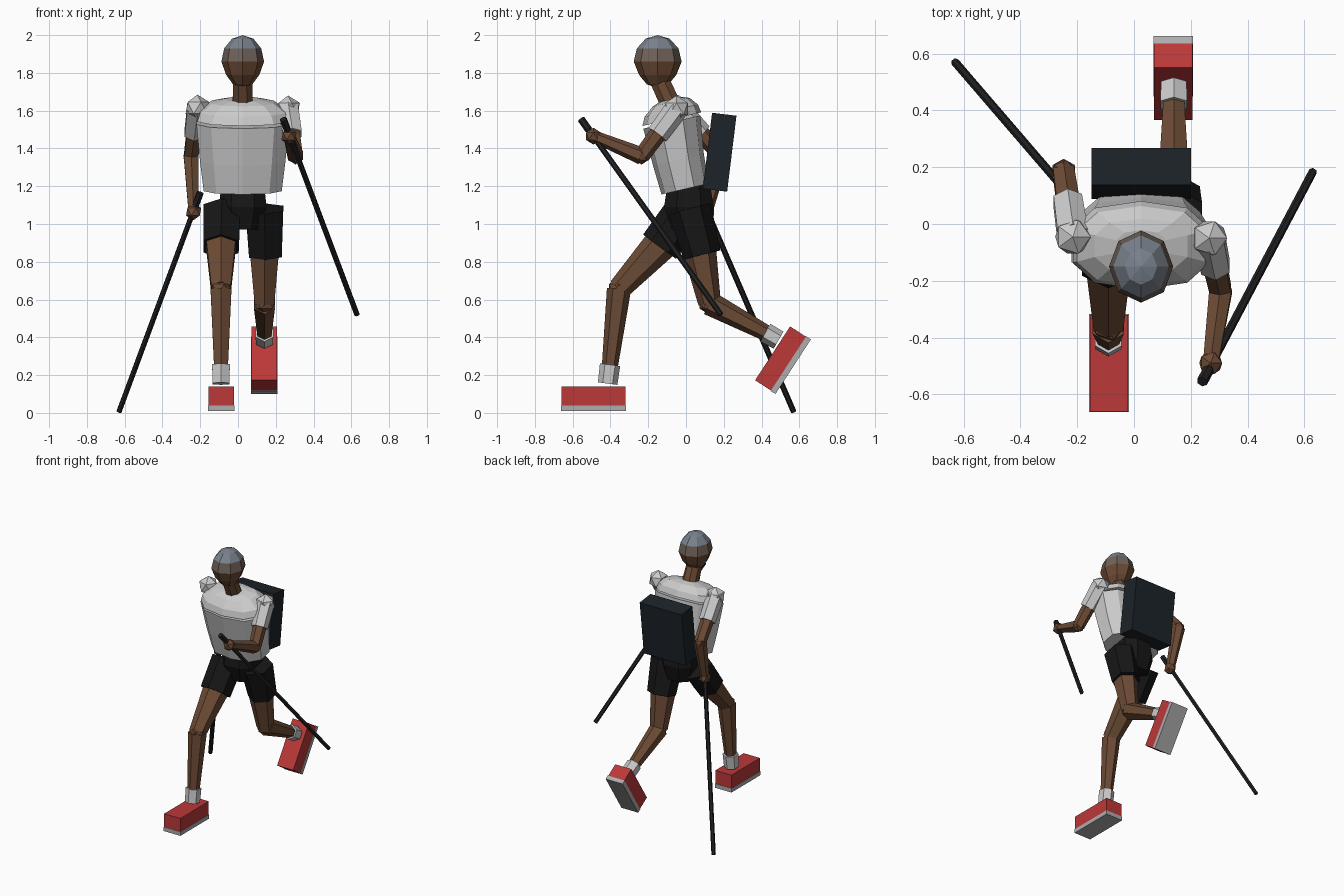
import bpy, bmesh
from math import sin, cos, pi, radians, copysign
from mathutils import Vector, Matrix

if "Cube" in bpy.data.objects:
    bpy.data.objects.remove(bpy.data.objects["Cube"])


def mat(name, r, g, b):
    m = bpy.data.materials.new(name)
    m.diffuse_color = (r, g, b, 1)
    m.use_nodes = True
    m.node_tree.nodes["Principled BSDF"].inputs["Base Color"].default_value = m.diffuse_color
    return m


SKIN = mat("skin", 0.15, 0.07, 0.035)
HAIR = mat("hair", 0.19, 0.22, 0.26)
FADE = mat("hairline", 0.16, 0.12, 0.10)
BLACK = mat("black_cloth", 0.008, 0.008, 0.008)
PACK = mat("pack_cloth", 0.012, 0.017, 0.022)
POLE = mat("pole", 0.015, 0.015, 0.015)
RED = mat("shoe_red", 0.50, 0.04, 0.04)
WHITE = mat("white_cloth", 0.55, 0.55, 0.55)
SOLE = mat("sole", 0.42, 0.42, 0.42)


def finish(name, bm, *mats):
    bmesh.ops.recalc_face_normals(bm, faces=bm.faces)
    me = bpy.data.meshes.new(name)
    bm.to_mesh(me)
    bm.free()
    for m in mats:
        me.materials.append(m)
    ob = bpy.data.objects.new(name, me)
    bpy.context.collection.objects.link(ob)
    return ob


def loft(name, rings, m, n=6, axis=None, power=1.0):
    """Skin rings of (centre, half width, half depth) along an axis."""
    bm = bmesh.new()
    d = Vector(axis) if axis else Vector(rings[-1][0]) - Vector(rings[0][0])
    d.normalize()
    u = Vector((1, 0, 0))
    u = (u - d * u.dot(d)).normalized()
    v = d.cross(u)
    loops = []
    for c, rx, ry in rings:
        loop = []
        for i in range(n):
            a = 2 * pi * i / n + pi / n
            ca, sa = [copysign(abs(t) ** power, t) for t in (cos(a), sin(a))]
            loop.append(bm.verts.new(Vector(c) + u * rx * ca + v * ry * sa))
        loops.append(loop)
    for lo, hi in zip(loops, loops[1:]):
        for i in range(n):
            j = (i + 1) % n
            bm.faces.new((lo[i], lo[j], hi[j], hi[i]))
    bm.faces.new(loops[0])
    bm.faces.new(loops[-1])
    return finish(name, bm, m)


def limb(name, a, b, ra, rb, m, n=6):
    return loft(name, [(a, ra, ra), (b, rb, rb)], m, n)


def ball(name, c, r, m):
    bm = bmesh.new()
    bmesh.ops.create_icosphere(bm, subdivisions=1, radius=r, matrix=Matrix.Translation(c))
    return finish(name, bm, m)


def box(name, c, size, angle, m, offset=(0, 0, 0)):
    bm = bmesh.new()
    bmesh.ops.create_cube(bm, size=1, matrix=Matrix.Translation(c)
                          @ Matrix.Rotation(radians(angle), 4, 'X')
                          @ Matrix.Translation(offset) @ Matrix.Diagonal((*size, 1)))
    return finish(name, bm, m)


# Head with hair fading into skin
bm = bmesh.new()
bmesh.ops.create_uvsphere(bm, u_segments=8, v_segments=6, radius=1)
for v in bm.verts:
    if v.co.z < -0.3:
        v.co.x *= 0.9
        v.co.y *= 0.9
bmesh.ops.transform(bm, verts=bm.verts, matrix=Matrix.Translation((0.025, -0.15, 1.86))
                    @ Matrix.Diagonal((0.113, 0.127, 0.14, 1)))
for f in bm.faces:
    z = f.calc_center_median().z
    f.material_index = 1 if z > 1.93 else 2 if z > 1.86 else 0
finish("head", bm, SKIN, HAIR, FADE)
limb("neck", (0.025, -0.08, 1.63), (0.025, -0.14, 1.76), 0.058, 0.055, SKIN, 8)

# Shirt body and shoulder yoke, leaning forward
LEAN = (0, -sin(radians(13)), cos(radians(13)))
loft("shirt", [((0.025, -0.005, 1.185), 0.215, 0.128),
               ((0.025, -0.04, 1.34), 0.235, 0.138),
               ((0.025, -0.075, 1.54), 0.255, 0.155)], WHITE, 10, LEAN, 0.8)
loft("shirt_yoke", [((0.025, -0.075, 1.555), 0.25, 0.16),
                    ((0.025, -0.078, 1.60), 0.235, 0.145),
                    ((0.025, -0.078, 1.645), 0.17, 0.10),
                    ((0.025, -0.08, 1.66), 0.09, 0.06)], WHITE, 10, LEAN, 0.8)

# Backpack
box("backpack", (0.025, 0.178, 1.38), (0.35, 0.13, 0.405), -7, PACK)

# Shorts
loft("shorts_hips", [((0.025, 0.015, 1.21), 0.12, 0.12),
                     ((0.025, 0.015, 1.09), 0.135, 0.14),
                     ((0.025, 0.02, 0.97), 0.10, 0.10)], BLACK, 8, (0, 0, 1), 0.8)
limb("shorts_front_leg", (-0.085, 0.0, 1.07), (-0.09, -0.14, 0.88), 0.112, 0.108, BLACK)
limb("shorts_back_leg", (0.14, 0.02, 1.08), (0.145, 0.085, 0.835), 0.115, 0.10, BLACK)


# Legs: thigh, knee, shin, sock
def leg(side, hip, knee, ankle, foot):
    limb(side + "_thigh", hip, knee, 0.095, 0.06, SKIN)
    ball(side + "_knee", knee, 0.062, SKIN)
    limb(side + "_shin", knee, ankle, 0.064, 0.043, SKIN)
    limb(side + "_sock", ankle, foot, 0.054, 0.052, WHITE)


leg("front", (-0.09, -0.10, 0.93), (-0.09, -0.355, 0.655), (-0.09, -0.402, 0.255), (-0.09, -0.415, 0.155))
leg("back", (0.14, 0.06, 0.92), (0.14, 0.125, 0.58), (0.14, 0.42, 0.425), (0.14, 0.49, 0.385))

# Shoes with soles
for side, c, ang in (("front", (-0.088, -0.49, 0.075), 0), ("back", (0.138, 0.513, 0.28), 57)):
    box(side + "_shoe", c, (0.135, 0.34, 0.10), ang, RED, (0, 0, 0.015))
    box(side + "_sole", c, (0.14, 0.345, 0.03), ang, SOLE, (0, 0, -0.05))


# Arms: shoulder, sleeve, upper arm, forearm, hand
def arm(side, shoulder, elbow, hand):
    s, e, h = Vector(shoulder), Vector(elbow), Vector(hand)
    ball(side + "_shoulder", s, 0.07, WHITE)
    limb(side + "_sleeve", s, s.lerp(e, 0.55), 0.062, 0.058, WHITE)
    limb(side + "_upper_arm", s.lerp(e, 0.45), e, 0.047, 0.043, SKIN)
    ball(side + "_elbow", e, 0.045, SKIN)
    limb(side + "_forearm", e, h, 0.046, 0.031, SKIN)
    ball(side + "_hand", h, 0.045, SKIN)


arm("rear_swing", (-0.215, -0.045, 1.615), (-0.248, 0.185, 1.365), (-0.235, 0.11, 1.065))
arm("forward_swing", (0.265, -0.05, 1.61), (0.305, -0.235, 1.36), (0.27, -0.49, 1.465))

# Trekking poles
limb("planted_pole", (-0.63, 0.57, 0.006), (-0.20, 0.07, 1.165), 0.015, 0.015, POLE)
limb("raised_pole", (0.63, 0.185, 0.52), (0.24, -0.555, 1.555), 0.015, 0.015, POLE)
for name, t in (("planted_grip", ((-0.226, 0.10, 1.095), (-0.20, 0.07, 1.165))),
                ("raised_grip", ((0.262, -0.514, 1.497), (0.24, -0.555, 1.555)))):
    limb(name, *t, 0.02, 0.02, POLE)
